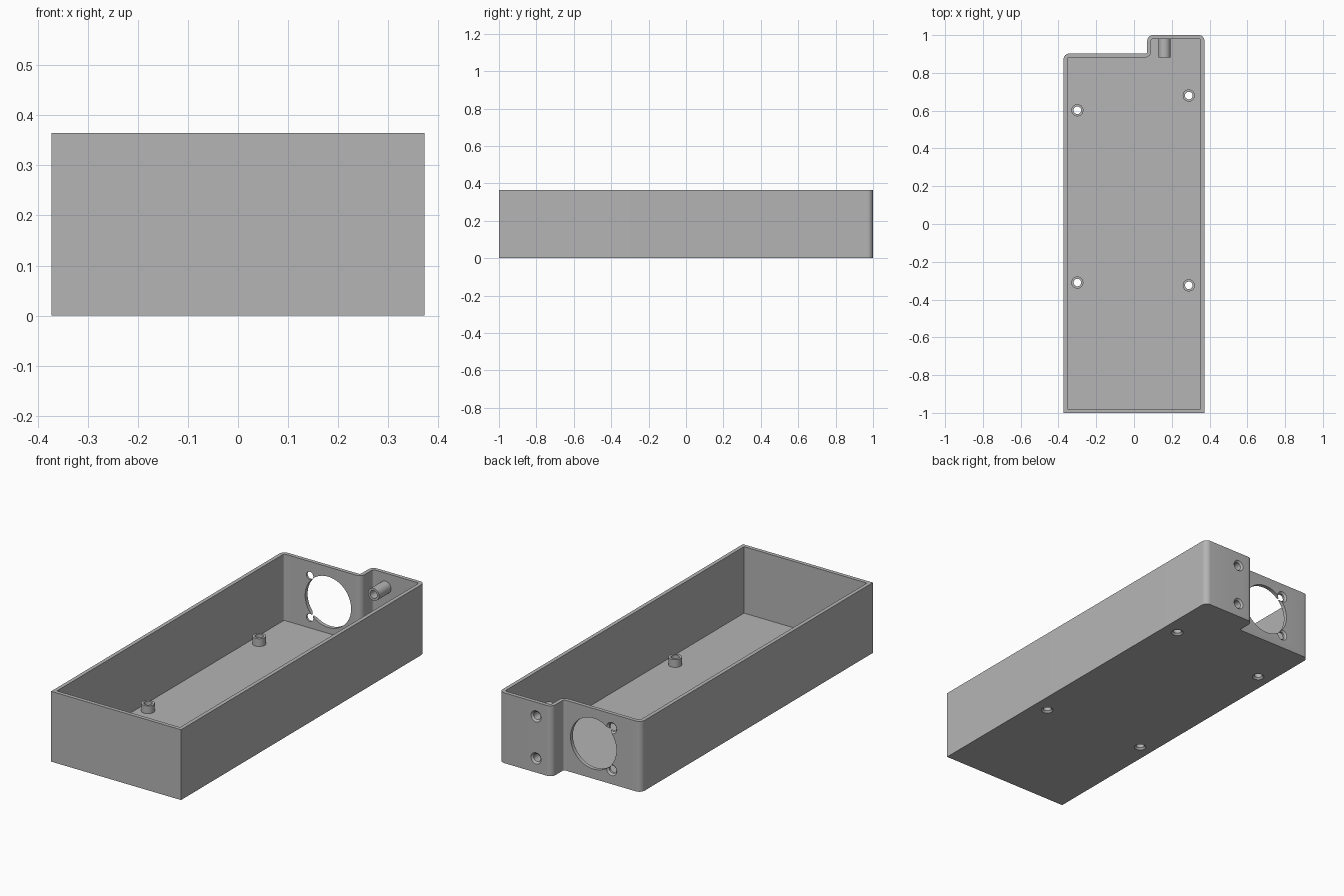
import bpy, bmesh, math
from mathutils import Matrix, Vector

HEIGHT, WALL, FLOOR = 0.365, 0.02, 0.02
SIDE, STEP_X, STEP_Y = 0.373, 0.07, 0.902
BORE, POST, SINK = 0.02, 0.032, 0.029

cube = bpy.data.objects.get("Cube")
if cube:
    bpy.data.objects.remove(cube, do_unlink=True)

grey = bpy.data.materials.new("plain_grey")
grey.use_nodes = True
grey.diffuse_color = (0.46, 0.46, 0.46, 1)
grey.node_tree.nodes["Principled BSDF"].inputs["Base Color"].default_value = grey.diffuse_color


def make_object(name, bm):
    bmesh.ops.recalc_face_normals(bm, faces=bm.faces)
    mesh = bpy.data.meshes.new(name)
    bm.to_mesh(mesh)
    bm.free()
    mesh.materials.append(grey)
    obj = bpy.data.objects.new(name, mesh)
    bpy.context.collection.objects.link(obj)
    return obj


def rounded(corners, steps=8):
    """Turn (x, y, radius) right-angle corners into a filleted outline."""
    points = []
    for i, (x, y, r) in enumerate(corners):
        p = Vector((x, y))
        if r == 0:
            points.append(p)
            continue
        a = (Vector(corners[i - 1][:2]) - p).normalized() * r
        b = (Vector(corners[(i + 1) % len(corners)][:2]) - p).normalized() * r
        for k in range(steps + 1):
            t = math.pi / 2 * k / steps
            points.append(p + a * (1 - math.sin(t)) + b * (1 - math.cos(t)))
    return points


def prism(name, inset, z0, z1):
    """Stepped outline, moved inward by inset, pulled up from z0 to z1."""
    convex, concave = 0.03 - inset, 0.01 + inset
    x, y = SIDE - inset, 1 - inset
    outline = rounded([
        (-x, -y, 0), (x, -y, 0), (x, y, convex),
        (STEP_X + inset, y, convex), (STEP_X + inset, STEP_Y - inset, concave),
        (-x, STEP_Y - inset, convex)])
    bm = bmesh.new()
    base = bm.faces.new([bm.verts.new((p.x, p.y, z0)) for p in outline])
    top = bmesh.ops.extrude_face_region(bm, geom=[base])["geom"]
    bmesh.ops.translate(bm, vec=(0, 0, z1 - z0),
                        verts=[v for v in top if isinstance(v, bmesh.types.BMVert)])
    return make_object(name, bm)


def lathe(name, profile, matrix, closed, sides=40):
    """Revolve (radius, height) points; open profiles get end caps."""
    bm = bmesh.new()
    rings = [[bm.verts.new((r * math.cos(math.tau * k / sides),
                            r * math.sin(math.tau * k / sides), z)) for k in range(sides)]
             for r, z in profile]
    pairs = list(zip(rings, rings[1:]))
    if closed:
        pairs.append((rings[-1], rings[0]))
    else:
        bm.faces.new(rings[0])
        bm.faces.new(rings[-1])
    for a, b in pairs:
        for k in range(sides):
            n = (k + 1) % sides
            bm.faces.new((a[k], a[n], b[n], b[k]))
    bm.transform(matrix)
    return make_object(name, bm)


def cut(target, cutter):
    mod = target.modifiers.new("cut", 'BOOLEAN')
    mod.operation, mod.solver, mod.object = 'DIFFERENCE', 'EXACT', cutter
    bpy.context.view_layer.objects.active = target
    bpy.ops.object.modifier_apply(modifier=mod.name)
    bpy.data.objects.remove(cutter, do_unlink=True)


def tube(name, matrix, z0, z1):
    return lathe(name, [(BORE, z0), (POST, z0), (POST, z1), (BORE, z1)], matrix, True)


def screw_hole(matrix):
    """Countersunk hole, local z pointing into the wall from its outside."""
    flare = SINK - BORE
    profile = [(SINK + flare, -flare), (BORE, flare), (BORE, WALL * 2)]
    cut(tray, lathe("screw_cutter", profile, matrix, False))


def from_back(x, y, z):
    return Matrix.Translation((x, y, z)) @ Matrix.Rotation(math.pi / 2, 4, 'X')


# Open tray with a stepped back end
tray = prism("tray", 0, 0, HEIGHT)
cut(tray, prism("cavity_cutter", WALL, FLOOR, HEIGHT + 0.1))

# Large round opening in the back wall
cut(tray, lathe("opening_cutter", [(0.132, -0.03), (0.132, 0.05)],
                from_back(-0.1, STEP_Y, HEIGHT / 2), False, 64))

parts = [tray]
# Floor standoffs, drilled and countersunk from below
for i, (x, y) in enumerate([(-0.3, 0.602), (0.29, 0.68), (-0.3, -0.31), (0.29, -0.325)]):
    place = Matrix.Translation((x, y, 0))
    screw_hole(place)
    parts.append(tube(f"floor_standoff_{i + 1}", place, FLOOR, FLOOR + 0.04))

# Back wall screw holes, with long tubes behind the deeper section
for label, z in (("lower", HEIGHT / 2 - 0.109), ("upper", HEIGHT / 2 + 0.109)):
    screw_hole(from_back(-0.205, STEP_Y, z))
    place = from_back(0.161, 1, z)
    screw_hole(place)
    parts.append(tube(f"{label}_screw_tube", place, WALL, 0.118))

# Smooth the round surfaces and keep the edges crisp
bpy.ops.object.select_all(action='DESELECT')
for part in parts:
    part.select_set(True)
bpy.context.view_layer.objects.active = tray
bpy.ops.object.shade_smooth_by_angle(angle=math.radians(30))
